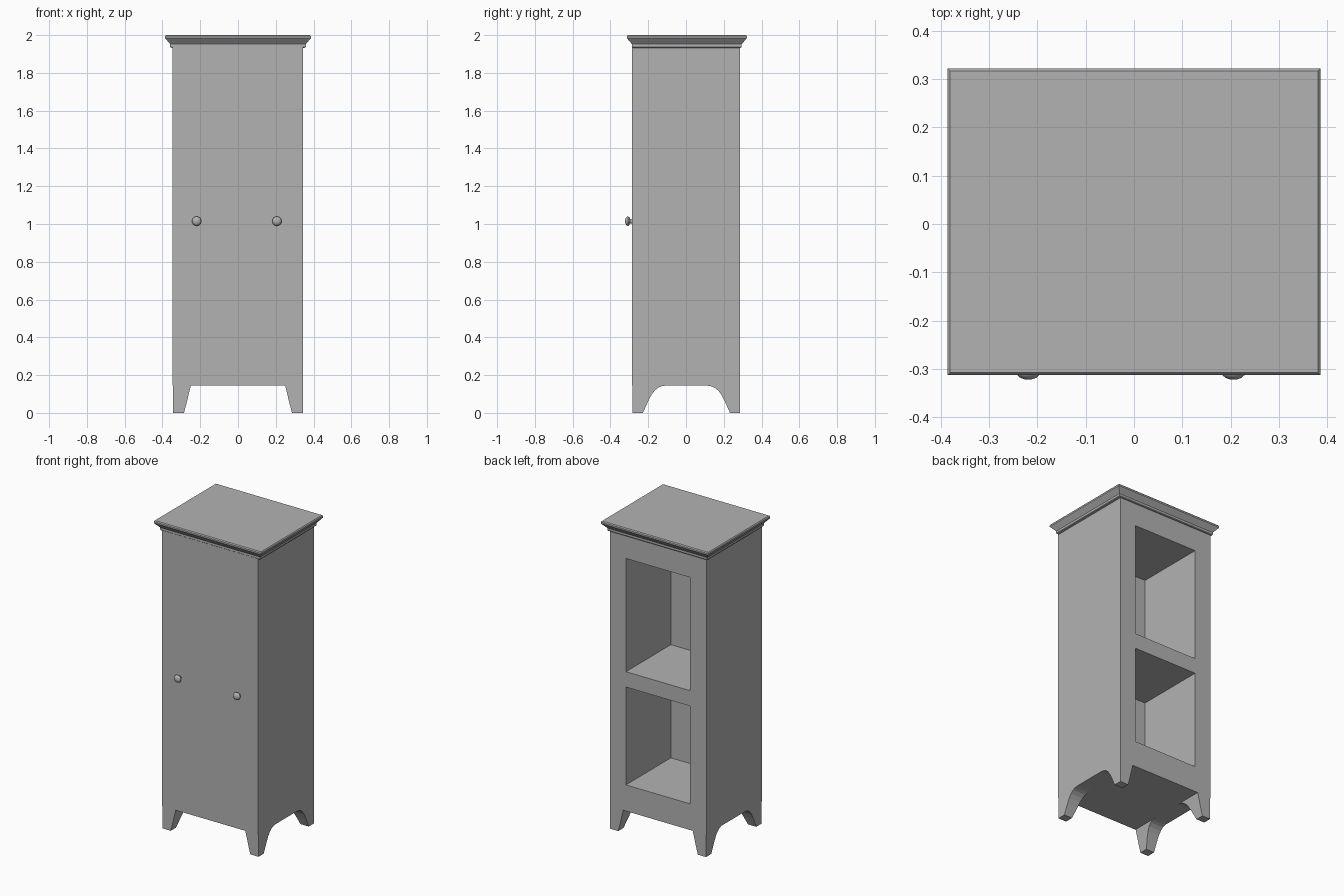
import bpy
import bmesh
import math
from mathutils import Matrix, Vector

if "Cube" in bpy.data.objects:
    bpy.data.objects.remove(bpy.data.objects["Cube"], do_unlink=True)

paint = bpy.data.materials.new("grey_paint")
paint.use_nodes = True
paint.diffuse_color = (0.45, 0.45, 0.45, 1)
paint.node_tree.nodes["Principled BSDF"].inputs["Base Color"].default_value = (0.45, 0.45, 0.45, 1)

LEG_TOP = 0.145
BODY_X = (-0.348, 0.345)
BODY_Y = (-0.285, 0.287)


def finish(name, bm):
    bmesh.ops.recalc_face_normals(bm, faces=bm.faces)
    mesh = bpy.data.meshes.new(name)
    bm.to_mesh(mesh)
    bm.free()
    mesh.materials.append(paint)
    obj = bpy.data.objects.new(name, mesh)
    bpy.context.collection.objects.link(obj)
    return obj


def loft(bm, rings, cap_start=True, cap_end=True):
    """Skin a stack of rings that have equal point counts."""
    loops = [[bm.verts.new(p) for p in ring] for ring in rings]
    for a, b in zip(loops, loops[1:]):
        for i in range(len(a)):
            j = (i + 1) % len(a)
            bm.faces.new((a[i], a[j], b[j], b[i]))
    if cap_start:
        bm.faces.new(loops[0])
    if cap_end:
        bm.faces.new(loops[-1])


def rect(x0, x1, y0, y1, z):
    return [(x0, y0, z), (x1, y0, z), (x1, y1, z), (x0, y1, z)]


# Cabinet body with two compartments open at the back
bm = bmesh.new()
loft(bm, [rect(*BODY_X, *BODY_Y, LEG_TOP), rect(*BODY_X, *BODY_Y, 1.94)])
openings = [(0.315, 0.95), (1.05, 1.785)]
half_width = 0.23
cuts = [((s * half_width, 0, 0), (1, 0, 0)) for s in (-1, 1)]
cuts += [((0, 0, z), (0, 0, 1)) for pair in openings for z in pair]
for co, normal in cuts:
    back = [f for f in bm.faces if f.calc_center_median().y > BODY_Y[1] - 0.001]
    edges = {e for f in back for e in f.edges}
    verts = {v for f in back for v in f.verts}
    bmesh.ops.bisect_plane(bm, geom=back + list(edges) + list(verts),
                           plane_co=co, plane_no=normal)


def in_opening(face):
    c = face.calc_center_median()
    return (c.y > BODY_Y[1] - 0.001 and abs(c.x) < half_width
            and any(lo < c.z < hi for lo, hi in openings))


holes = [f for f in bm.faces if in_opening(f)]
inner = bmesh.ops.extrude_discrete_faces(bm, faces=holes)["faces"]
bmesh.ops.translate(bm, verts=list({v for f in inner for v in f.verts}), vec=(0, -0.46, 0))
bmesh.ops.dissolve_limit(bm, angle_limit=0.01, verts=bm.verts, edges=bm.edges)
finish("cabinet_body", bm)

# Legs: straight taper across, arched curve from front to back
leg_profile = [(0, 0.059, 0.054), (0.06, 0.075, 0.081), (0.095, 0.083, 0.099),
               (0.118, 0.089, 0.116), (0.134, 0.093, 0.136),
               (0.142, 0.094, 0.156), (LEG_TOP, 0.095, 0.18)]
for sx, side in ((-1, "right"), (1, "left")):
    for sy, end in ((-1, "front"), (1, "back")):
        x, y = sx * 0.345, (-0.282 if sy < 0 else BODY_Y[1])
        bm = bmesh.new()
        loft(bm, [rect(x, x - sx * wx, y, y - sy * wy, z) for z, wx, wy in leg_profile],
             cap_end=False)
        finish(f"{end}_{side}_leg", bm)

# Crown moulding: (inset from outer edge, height)
crown_profile = [(0.037, 1.932), (0.030, 1.934), (0.027, 1.938), (0.027, 1.952),
                 (0.023, 1.957), (0.017, 1.964), (0.009, 1.973), (0.003, 1.980),
                 (0, 1.984), (0, 1.994), (0.005, 2.0)]
bm = bmesh.new()
loft(bm, [rect(-0.386 + d, 0.386 - d, -0.313 + d, 0.322 - d, z) for d, z in crown_profile])
finish("crown_moulding", bm)

# Round door knobs: (radius, distance out from the front)
knob_profile = [(0.013, -0.01), (0.011, 0.012), (0.021, 0.015), (0.025, 0.021),
                (0.023, 0.028), (0.016, 0.034), (0.007, 0.037)]
SIDES = 16
for x, side in ((-0.219, "right"), (0.206, "left")):
    bm = bmesh.new()
    angles = [2 * math.pi * i / SIDES for i in range(SIDES)]
    loft(bm, [[(x + r * math.cos(a), BODY_Y[0] - out, 1.015 + r * math.sin(a)) for a in angles]
              for r, out in knob_profile])
    knob = finish(f"{side}_knob", bm)
    bpy.ops.object.select_all(action="DESELECT")
    knob.select_set(True)
    bpy.context.view_layer.objects.active = knob
    bpy.ops.object.shade_smooth_by_angle(angle=math.radians(40))
